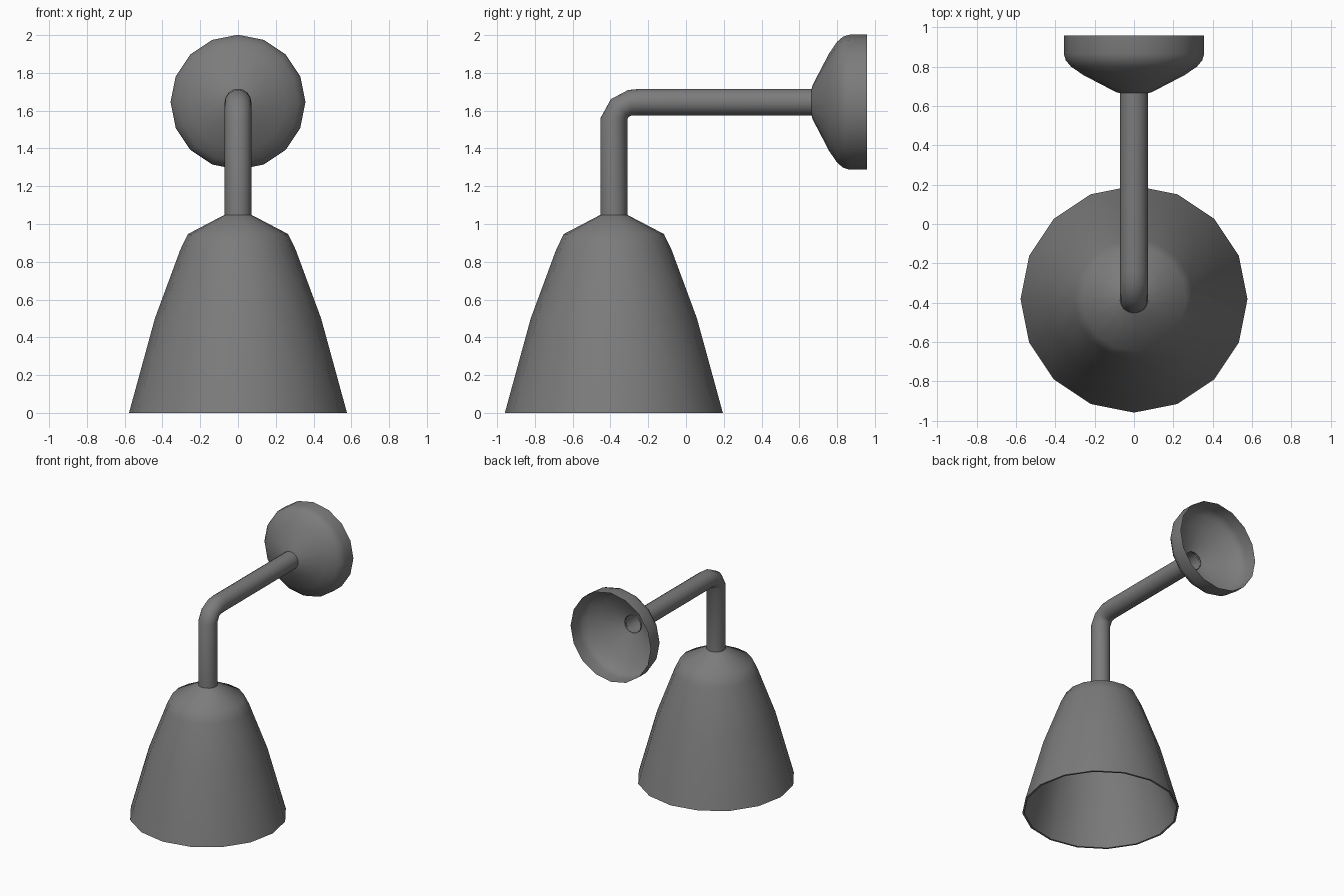
import bpy, bmesh
from math import cos, sin, pi, radians

if "Cube" in bpy.data.objects:
    bpy.data.objects.remove(bpy.data.objects["Cube"])

SIDES = 16
SHADE_Y = -0.382
ARM_Z = 1.645

# Dark grey painted metal
metal = bpy.data.materials.new("dark_metal")
metal.diffuse_color = (0.2, 0.2, 0.2, 1)
metal.use_nodes = True
metal.node_tree.nodes["Principled BSDF"].inputs["Base Color"].default_value = metal.diffuse_color


def loft(name, rings, angle=40):
    """Skin open rings of equal point count into one smooth-shaded surface."""
    bm = bmesh.new()
    loops = [[bm.verts.new(p) for p in ring] for ring in rings]
    for a, b in zip(loops, loops[1:]):
        for i in range(SIDES):
            j = (i + 1) % SIDES
            bm.faces.new((a[i], a[j], b[j], b[i]))
    bmesh.ops.recalc_face_normals(bm, faces=bm.faces)
    mesh = bpy.data.meshes.new(name)
    bm.to_mesh(mesh)
    bm.free()
    mesh.materials.append(metal)
    ob = bpy.data.objects.new(name, mesh)
    bpy.context.collection.objects.link(ob)
    bpy.ops.object.select_all(action='DESELECT')
    ob.select_set(True)
    bpy.context.view_layer.objects.active = ob
    bpy.ops.object.shade_smooth_by_angle(angle=radians(angle))
    return ob


ANGLES = [2 * pi * i / SIDES for i in range(SIDES)]

# Bell shade: outer skin, thin rim, then inner skin (radius, z)
outer = [(0.072, 1.048), (0.265, 0.947), (0.305, 0.865), (0.44, 0.5), (0.577, 0)]
inner = [(0.562, 0), (0.427, 0.497), (0.293, 0.86), (0.257, 0.937), (0.068, 1.032)]
loft("lamp_shade", [[(r * cos(a), SHADE_Y + r * sin(a), z) for a in ANGLES]
                    for r, z in outer + inner])

# Wall canopy: hollow cup, open at the back (radius, y)
cup = [(0.07, 0.665), (0.09, 0.67), (0.257, 0.757), (0.32, 0.80),
       (0.347, 0.832), (0.357, 0.865), (0.357, 0.959)]
loft("wall_canopy", [[(r * cos(a), y, ARM_Z + r * sin(a)) for a in ANGLES]
                     for r, y in cup])

# Bent arm: each section runs from an outer to an inner (y, z) point
sections = [((-0.453, 1.03), (-0.311, 1.03)),
            ((-0.453, 1.56), (-0.311, 1.555)),
            ((-0.398, 1.661), (-0.302, 1.568)),
            ((-0.307, 1.709), (-0.288, 1.574)),
            ((-0.24, 1.716), (-0.24, 1.575)),
            ((0.68, 1.716), (0.68, 1.575))]
rings = []
for (y0, z0), (y1, z1) in sections:
    cy, cz, hy, hz = (y0 + y1) / 2, (z0 + z1) / 2, (y0 - y1) / 2, (z0 - z1) / 2
    rings.append([(0.071 * sin(a), cy + hy * cos(a), cz + hz * cos(a)) for a in ANGLES])
loft("arm_tube", rings, 60)
